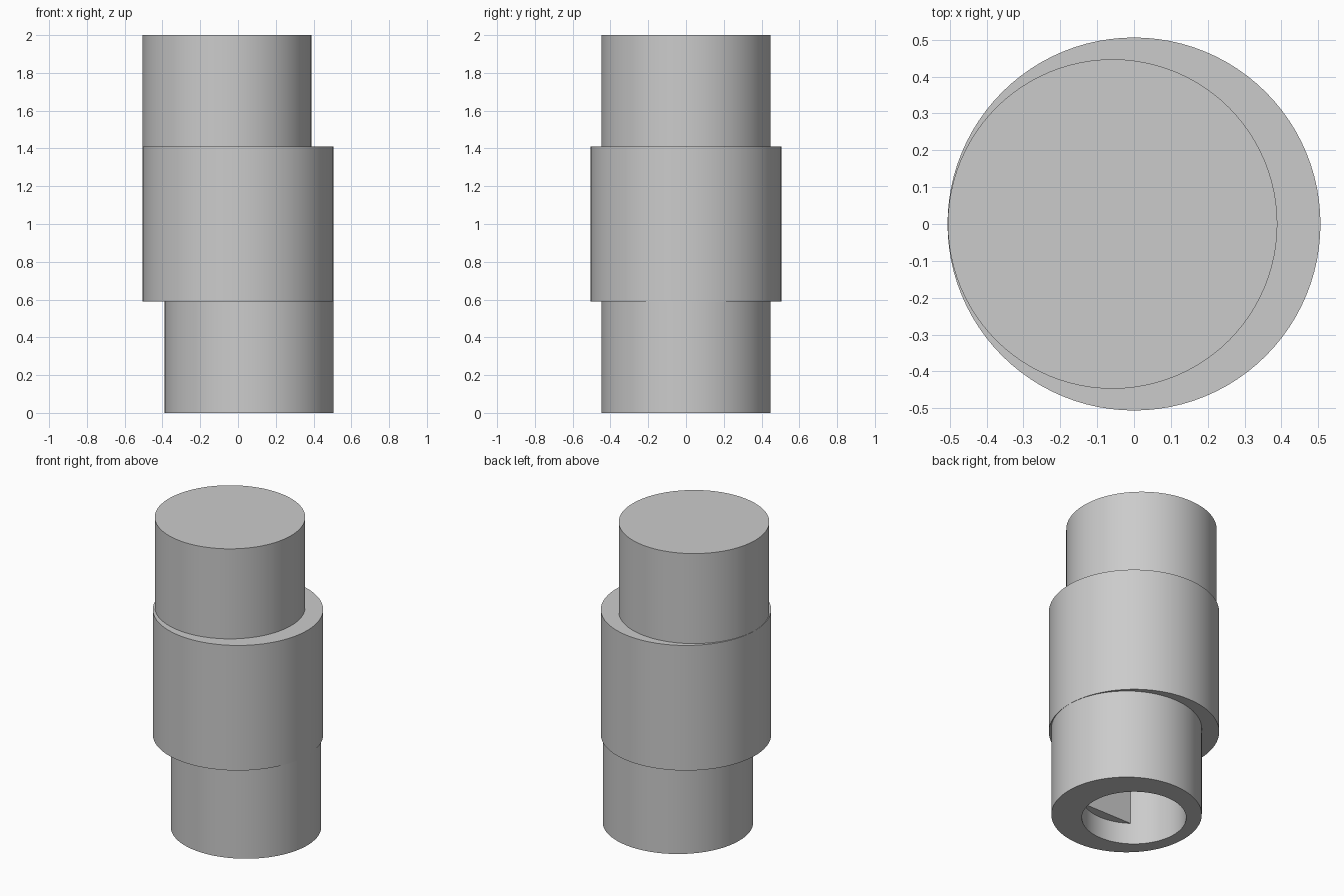
import bpy
import math

cube = bpy.data.objects.get("Cube")
if cube:
    bpy.data.objects.remove(cube, do_unlink=True)

SIDES = 96
BORE_RADIUS, BORE_TOP = 0.31, 1.2
FLAT_Y, FLAT_BOTTOM = -0.25, 0.14

grey = bpy.data.materials.new("plain grey")
grey.use_nodes = True
grey.diffuse_color = (0.6, 0.6, 0.6, 1)
grey.node_tree.nodes["Principled BSDF"].inputs["Base Color"].default_value = (0.6, 0.6, 0.6, 1)


def cylinder(name, radius, bottom, top, x=0):
    bpy.ops.mesh.primitive_cylinder_add(vertices=SIDES, radius=radius, depth=top - bottom,
                                        location=(x, 0, (bottom + top) / 2))
    obj = bpy.context.object
    obj.name = name
    obj.data.materials.append(grey)
    return obj


def smooth(obj):
    bpy.ops.object.select_all(action="DESELECT")
    obj.select_set(True)
    bpy.context.view_layer.objects.active = obj
    bpy.ops.object.shade_smooth_by_angle(angle=math.radians(30))


# Stepped body: the two end journals sit off-centre in opposite directions
lower = cylinder("lower_journal", 0.447, 0, 0.59, 0.058)
middle = cylinder("middle_barrel", 0.506, 0.59, 1.41)
upper = cylinder("upper_journal", 0.447, 1.41, 2, -0.058)

# Blind shaft bore from below
cutter = cylinder("bore_cutter", BORE_RADIUS, -0.1, BORE_TOP)
cutter.hide_render = True
for part in (lower, middle):
    cut = part.modifiers.new("bore", "BOOLEAN")
    cut.operation, cut.solver, cut.object = "DIFFERENCE", "EXACT", cutter
    bpy.context.view_layer.objects.active = part
    bpy.ops.object.modifier_apply(modifier=cut.name)
bpy.data.objects.remove(cutter, do_unlink=True)

for part in (lower, middle, upper):
    smooth(part)

# Flat that makes the upper part of the bore D-shaped, sunk into the wall
half_width = math.sqrt(BORE_RADIUS ** 2 - FLAT_Y ** 2) + 0.002
depth = 0.07
bpy.ops.mesh.primitive_cube_add(size=1, location=(0, FLAT_Y - depth / 2, (FLAT_BOTTOM + BORE_TOP) / 2))
flat = bpy.context.object
flat.name = "bore_flat"
flat.scale = (2 * half_width, depth, BORE_TOP - FLAT_BOTTOM)
bpy.ops.object.transform_apply(location=False, rotation=False, scale=True)
flat.data.materials.append(grey)
